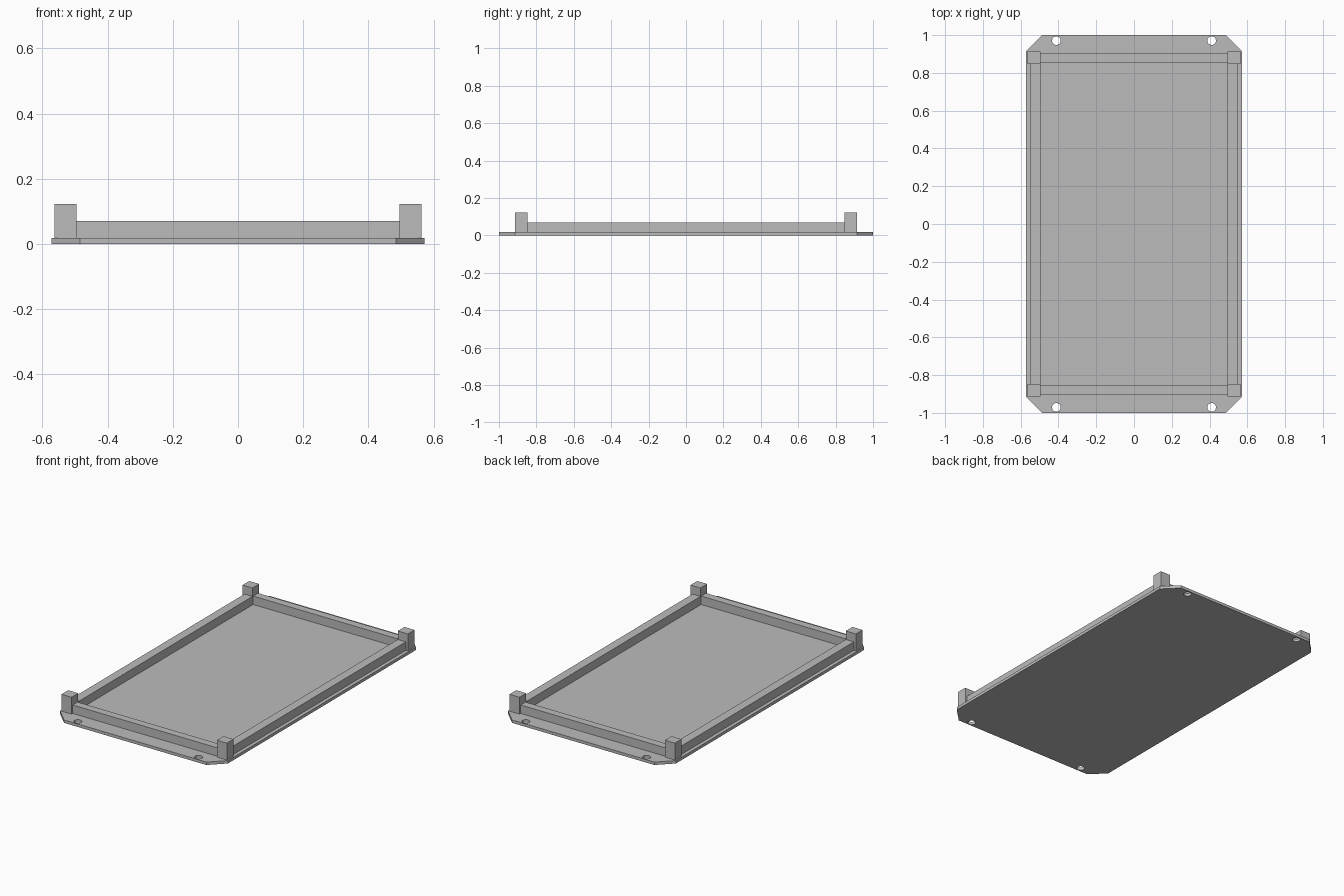
import bpy
import bmesh

cube = bpy.data.objects.get("Cube")
if cube:
    bpy.data.objects.remove(cube, do_unlink=True)

GREY = (0.5, 0.5, 0.5, 1)
grey = bpy.data.materials.new("plain grey")
grey.use_nodes = True
grey.diffuse_color = GREY
grey.node_tree.nodes["Principled BSDF"].inputs["Base Color"].default_value = GREY

PLATE_X, PLATE_Y, PLATE_TOP = 0.572, 1.0, 0.018
CUT_X, CUT_Y = 0.485, 0.914
POST_IN_X, POST_OUT_X = 0.495, 0.563
POST_IN_Y, POST_OUT_Y = 0.848, 0.913
RAIL_TOP, POST_TOP = 0.07, 0.122


def prism(name, outline, z0, z1):
    """Extrude a flat outline upward from z0 to z1."""
    bm = bmesh.new()
    face = bm.faces.new([bm.verts.new((x, y, z0)) for x, y in outline])
    extruded = bmesh.ops.extrude_face_region(bm, geom=[face])["geom"]
    verts = [v for v in extruded if isinstance(v, bmesh.types.BMVert)]
    bmesh.ops.translate(bm, verts=verts, vec=(0, 0, z1 - z0))
    bmesh.ops.recalc_face_normals(bm, faces=bm.faces)
    mesh = bpy.data.meshes.new(name)
    bm.to_mesh(mesh)
    bm.free()
    mesh.materials.append(grey)
    obj = bpy.data.objects.new(name, mesh)
    bpy.context.collection.objects.link(obj)
    return obj


def box(name, x0, x1, y0, y1, z1):
    return prism(name, [(x0, y0), (x1, y0), (x1, y1), (x0, y1)], PLATE_TOP, z1)


# Base plate with clipped corners
corner = [(PLATE_X, CUT_Y), (CUT_X, PLATE_Y)]
right = [(x, -y) for x, y in reversed(corner)] + corner
base = prism("base_plate", right + [(-x, -y) for x, y in right], 0, PLATE_TOP)

# Screw holes through the plate
for sx in (-1, 1):
    for sy in (-1, 1):
        bpy.ops.mesh.primitive_cylinder_add(
            vertices=24, radius=0.023, depth=0.2, location=(sx * 0.411, sy * 0.971, 0))
        cutter = bpy.context.object
        cutter.name = "hole_cutter"
        cutter.data.materials.append(grey)
        cutter.hide_render = True
        cutter.hide_set(True)
        hole = base.modifiers.new("screw_hole", "BOOLEAN")
        hole.operation = "DIFFERENCE"
        hole.solver = "EXACT"
        hole.object = cutter

# Corner posts
for sx, side in ((1, "left"), (-1, "right")):
    for sy, end in ((-1, "front"), (1, "back")):
        xs = sorted((sx * POST_IN_X, sx * POST_OUT_X))
        ys = sorted((sy * POST_IN_Y, sy * POST_OUT_Y))
        box(f"{end}_{side}_post", *xs, *ys, POST_TOP)

# Rails between the posts
for s, side, end in ((1, "left", "back"), (-1, "right", "front")):
    box(f"{side}_rail", *sorted((s * POST_IN_X, s * 0.55)),
        -POST_IN_Y, POST_IN_Y, RAIL_TOP)
    box(f"{end}_rail", -POST_IN_X, POST_IN_X,
        *sorted((s * 0.854, s * 0.902)), RAIL_TOP)
